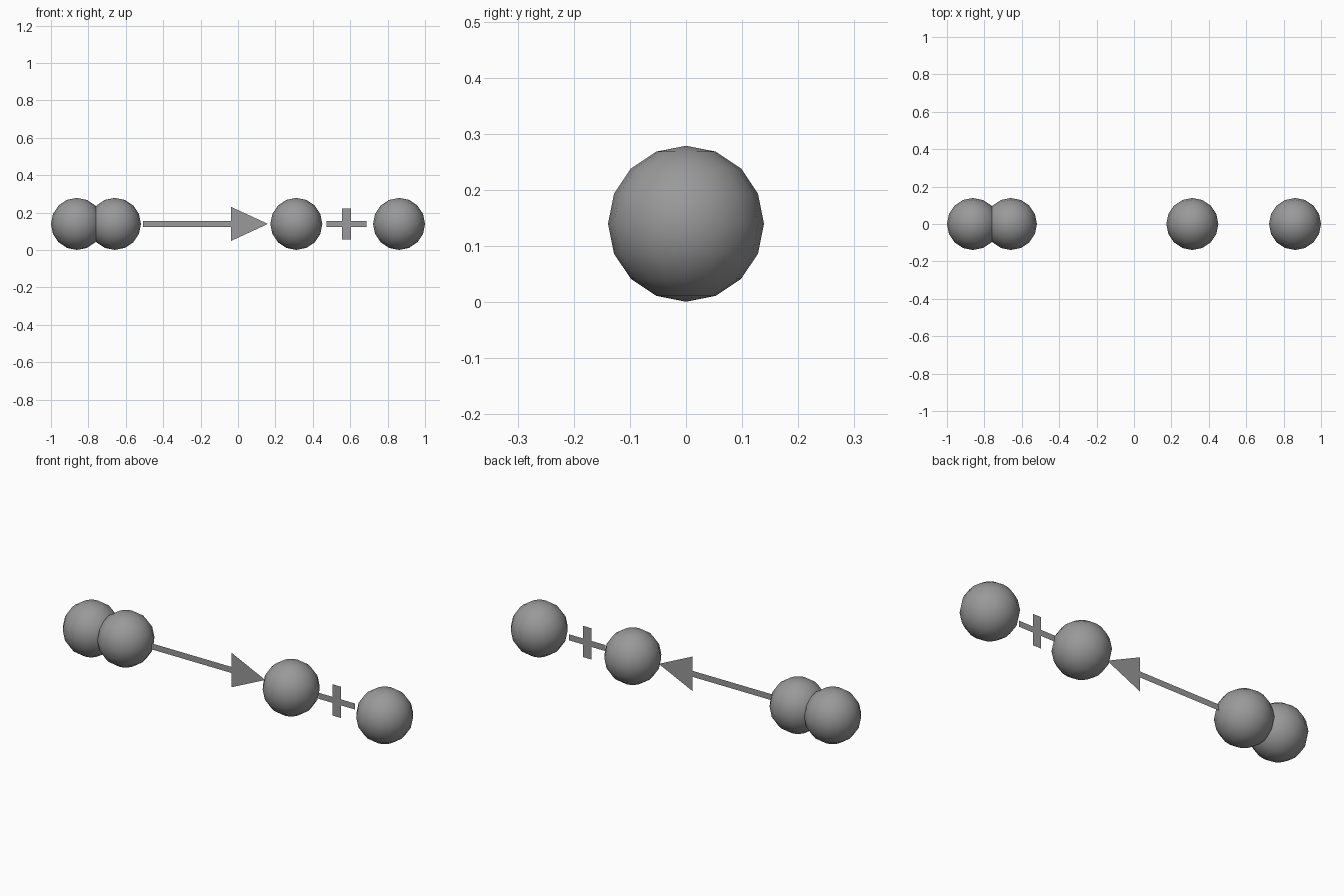
import bpy

cube = bpy.data.objects.get("Cube")
if cube:
    bpy.data.objects.remove(cube, do_unlink=True)

RADIUS = 0.139
MID = 0.14  # height of the common axis

# One grey for every part
grey = bpy.data.materials.new("mid_grey")
grey.use_nodes = True
colour = (0.32, 0.32, 0.32, 1)
grey.diffuse_color = colour
grey.node_tree.nodes["Principled BSDF"].inputs["Base Color"].default_value = colour


def ball(name, x):
    bpy.ops.mesh.primitive_uv_sphere_add(segments=16, ring_count=8, radius=RADIUS,
                                         location=(x, 0, MID))
    obj = bpy.context.object
    obj.name = name
    obj.data.materials.append(grey)
    bpy.ops.object.shade_smooth()


def flat_shape(name, outline):
    """Paper-thin upright sheet from an (x, height above axis) outline."""
    mesh = bpy.data.meshes.new(name)
    mesh.from_pydata([(x, 0, MID + z) for x, z in outline], [],
                     [range(len(outline))])
    mesh.materials.append(grey)
    bpy.context.collection.objects.link(bpy.data.objects.new(name, mesh))


# Joined pair on one side, two separate balls on the other
ball("pair_ball_outer", RADIUS - 1)
ball("pair_ball_inner", -0.658)
ball("single_ball_inner", 0.312)
ball("single_ball_outer", 1 - RADIUS)

# Arrow pointing from the pair to the separate balls
s, h = 0.016, 0.091
flat_shape("arrow", [(-0.508, -s), (-0.037, -s), (-0.037, -h), (0.16, 0),
                     (-0.037, h), (-0.037, s), (-0.508, s)])

# Plus sign between the separate balls
c, a, b, t = 0.58, 0.108, 0.024, 0.083
flat_shape("plus_sign", [(c - a, -s), (c - b, -s), (c - b, -t), (c + b, -t),
                         (c + b, -s), (c + a, -s), (c + a, s), (c + b, s),
                         (c + b, t), (c - b, t), (c - b, s), (c - a, s)])
